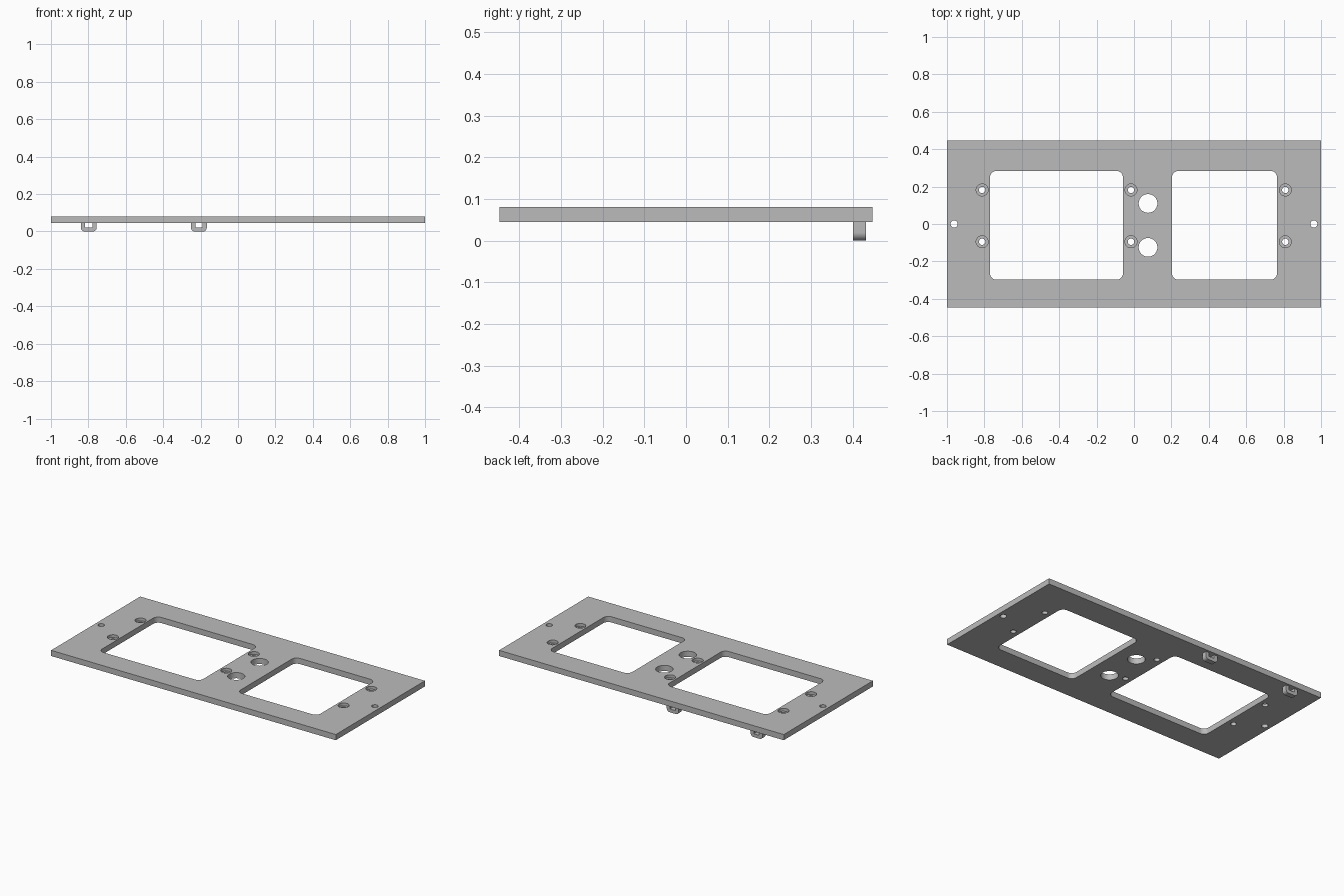
import bpy, bmesh
from math import cos, sin, pi

cube = bpy.data.objects.get("Cube")
if cube:
    bpy.data.objects.remove(cube, do_unlink=True)

grey = bpy.data.materials.new("plain grey")
grey.use_nodes = True
grey.diffuse_color = (0.5, 0.5, 0.5, 1)
grey.node_tree.nodes["Principled BSDF"].inputs["Base Color"].default_value = (0.5, 0.5, 0.5, 1)

BOTTOM, TOP, SEAT = 0.045, 0.081, 0.063


def prism(name, outline, place, offset):
    """Extrude a 2D outline; place maps (u, v) to 3D, offset is the extrusion."""
    bm = bmesh.new()
    face = bm.faces.new([bm.verts.new(place(u, v)) for u, v in outline])
    ext = bmesh.ops.extrude_face_region(bm, geom=[face])
    bmesh.ops.translate(bm, vec=offset,
                        verts=[g for g in ext["geom"] if isinstance(g, bmesh.types.BMVert)])
    bmesh.ops.recalc_face_normals(bm, faces=bm.faces)
    mesh = bpy.data.meshes.new(name)
    bm.to_mesh(mesh)
    bm.free()
    mesh.materials.append(grey)
    obj = bpy.data.objects.new(name, mesh)
    bpy.context.collection.objects.link(obj)
    return obj


def arc(cx, cy, r, start, sweep, steps):
    return [(cx + r * cos(start + sweep * i / steps), cy + r * sin(start + sweep * i / steps))
            for i in range(steps + 1)]


def circle(cx, cy, r, steps=40):
    return arc(cx, cy, r, 0, 2 * pi, steps)[:-1]


def rounded_rect(x0, x1, y0, y1, r):
    corners = [(x1 - r, y1 - r), (x0 + r, y1 - r), (x0 + r, y0 + r), (x1 - r, y0 + r)]
    return [p for i, (cx, cy) in enumerate(corners) for p in arc(cx, cy, r, i * pi / 2, pi / 2, 10)]


def cut(target, outline, z0, z1):
    """Cut a vertical prism out of the target and discard the cutter."""
    cutter = prism("cutter", outline, lambda u, v: (u, v, z0), (0, 0, z1 - z0))
    cutter.hide_render = True
    mod = target.modifiers.new("cut", 'BOOLEAN')
    mod.operation, mod.solver, mod.object = 'DIFFERENCE', 'EXACT', cutter
    bpy.context.view_layer.objects.active = target
    bpy.ops.object.modifier_apply(modifier=mod.name)
    bpy.data.objects.remove(cutter, do_unlink=True)


# Mounting plate
plate = prism("mounting_plate", [(-1, -0.447), (1, -0.447), (1, 0.447), (-1, 0.447)],
              lambda u, v: (u, v, BOTTOM), (0, 0, TOP - BOTTOM))

# Two large rounded windows
for x0, x1 in ((-0.77, -0.059), (0.203, 0.765)):
    cut(plate, rounded_rect(x0, x1, -0.298, 0.284, 0.035), 0, 0.2)

# Plain through holes: two large in the middle, one small at each end
for x, y, r in ((0.075, 0.11, 0.05), (0.075, -0.125, 0.05), (-0.962, 0, 0.019), (0.962, 0, 0.019)):
    cut(plate, circle(x, y, r), 0, 0.2)

# Counterbored screw holes
for x in (-0.812, -0.016, 0.809):
    for y in (0.182, -0.095):
        cut(plate, circle(x, y, 0.032), SEAT, 0.2)
        cut(plate, circle(x, y, 0.017), 0, 0.2)

# U-shaped loops under the back edge
W, R, IN, FLOOR = 0.042, 0.02, 0.019, 0.021
loop_outline = ([(-W, BOTTOM)] + arc(-W + R, R, R, pi, pi / 2, 10)
                + arc(W - R, R, R, 1.5 * pi, pi / 2, 10)
                + [(W, BOTTOM), (IN, BOTTOM), (IN, FLOOR), (-IN, FLOOR), (-IN, BOTTOM)])
loops = [prism("cable_loop_" + side, loop_outline, lambda u, v, x=x: (x + u, 0.4, v), (0, 0.032, 0))
         for side, x in (("outer", -0.798), ("inner", -0.209))]

# Smooth the round walls, keep the hard edges
for obj in [plate] + loops:
    bpy.ops.object.select_all(action='DESELECT')
    obj.select_set(True)
    bpy.context.view_layer.objects.active = obj
    bpy.ops.object.shade_smooth_by_angle(angle=pi / 6)
